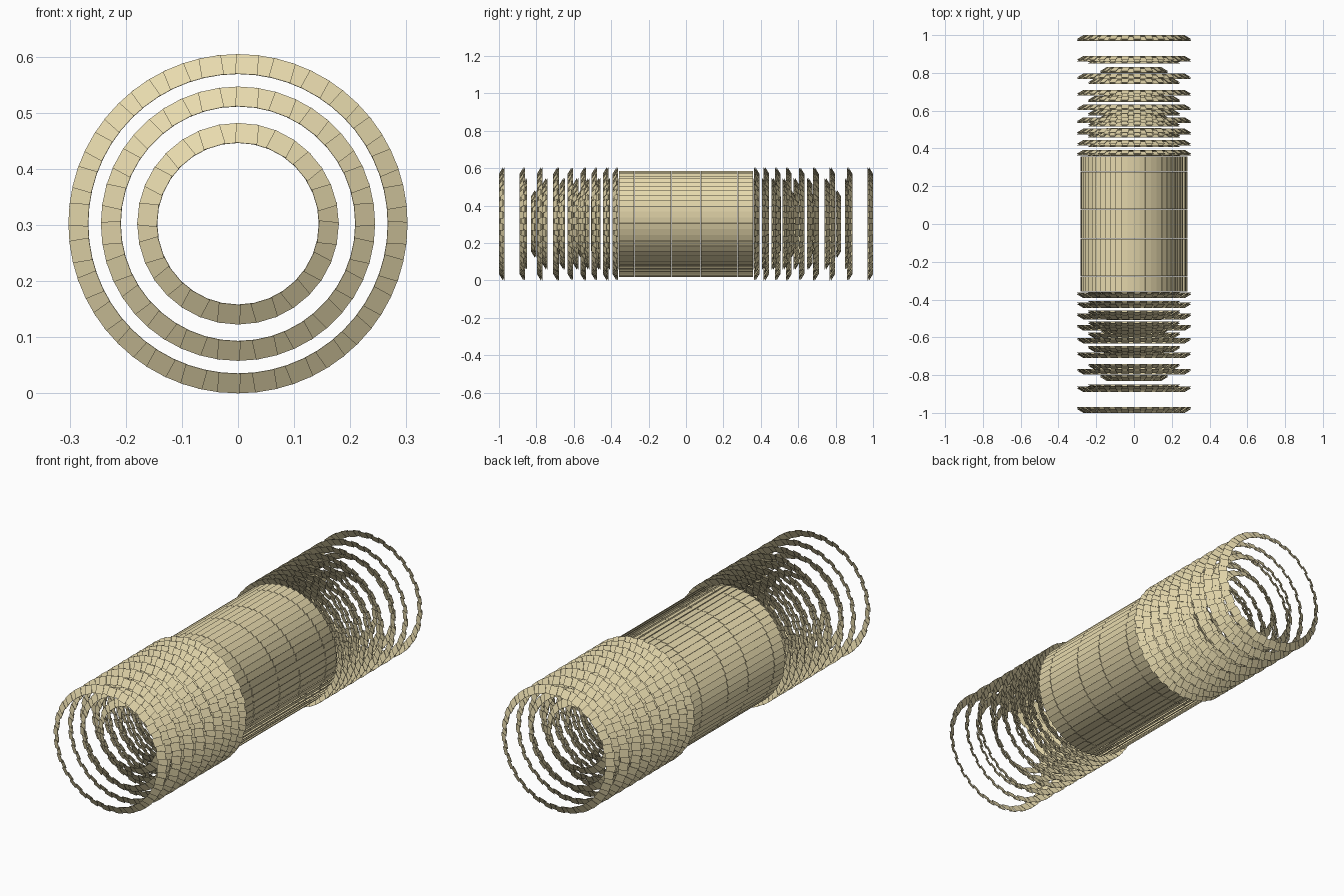
import bpy, bmesh, math
from mathutils import Vector, Matrix

if "Cube" in bpy.data.objects:
    bpy.data.objects.remove(bpy.data.objects["Cube"])

CZ = 0.302      # height of the cylinder axis
W = 0.040       # module width
T = 0.0012      # module thickness

mat = bpy.data.materials.new("sand_panels")
mat.diffuse_color = (0.80, 0.70, 0.42, 1)
mat.use_nodes = True
mat.node_tree.nodes["Principled BSDF"].inputs["Base Color"].default_value = mat.diffuse_color


def add_box(bm, centre, u, v, su, sv):
    """Thin plate spanned by unit vectors u and v."""
    n = u.cross(v)
    m = Matrix((u * su, v * sv, n * T)).transposed().to_4x4()
    m.translation = centre
    bmesh.ops.create_cube(bm, size=1.0, matrix=m)


def finish(bm, name):
    bmesh.ops.recalc_face_normals(bm, faces=bm.faces)
    me = bpy.data.meshes.new(name)
    bm.to_mesh(me)
    bm.free()
    me.materials.append(mat)
    ob = bpy.data.objects.new(name, me)
    ob.location.z = CZ
    bpy.context.collection.objects.link(ob)
    return ob


def frame(i, count):
    a = 2 * math.pi * (i + 0.5) / count + math.pi / 2
    return Vector((math.cos(a), 0, math.sin(a))), Vector((-math.sin(a), 0, math.cos(a)))


def barrel(name, r, count):
    """Long overlapping slats, pitched like turbine blades, split lengthwise."""
    bm = bmesh.new()
    tilt = math.radians(14)
    cuts = [-0.358, -0.276, -0.078, 0.078, 0.276, 0.358]
    Y = Vector((0, 1, 0))
    for i in range(count):
        rad, tan = frame(i, count)
        w = tan * math.cos(tilt) + rad * math.sin(tilt)
        for y0, y1 in zip(cuts, cuts[1:]):
            add_box(bm, rad * r + Y * (y0 + y1) / 2, w, Y, W, y1 - y0 - 0.002)
    finish(bm, name)


def inclined_rings(name, r, count, stations, side):
    """Rings of tilted tiles facing outwards and away from the middle."""
    bm = bmesh.new()
    for y in stations:
        for i in range(count):
            rad, tan = frame(i, count)
            slope = (rad * 0.0175 - Vector((0, side * 0.0105, 0))) * 2
            stagger = 0.004 if i % 2 else -0.004
            c = rad * r + Vector((0, side * (y + stagger), 0))
            add_box(bm, c, tan, slope.normalized(), W, slope.length)
    finish(bm, name)


# name, slat radius, ring radius, tiles per turn, ring positions along y
layers = [
    ("inner", 0.157, 0.161, 32, [0.375, 0.430, 0.492, 0.570, 0.672, 0.815]),
    ("middle", 0.221, 0.226, 44, [0.375, 0.422, 0.473, 0.530, 0.590, 0.662, 0.755, 0.864]),
    ("outer", 0.277, 0.284, 56, [0.378, 0.430, 0.490, 0.550, 0.618, 0.695, 0.782, 0.875, 0.985]),
]
for name, rb, rr, n, ys in layers:
    barrel(name + "_barrel_slats", rb, n)
    inclined_rings(name + "_front_rings", rr, n, ys, -1)
    inclined_rings(name + "_back_rings", rr, n, ys, 1)
